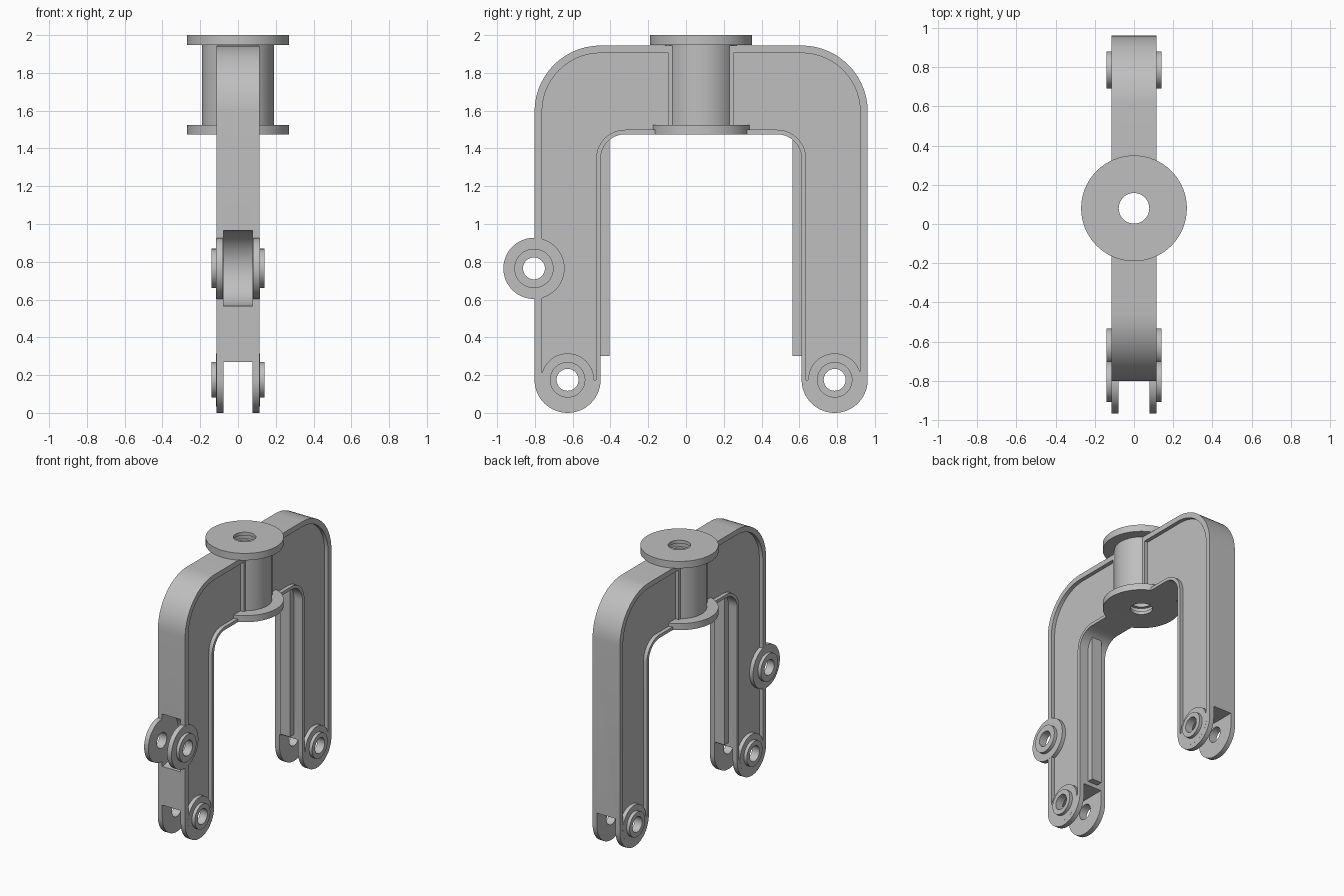
import bpy, bmesh, math
from mathutils import Matrix

if "Cube" in bpy.data.objects:
    bpy.data.objects.remove(bpy.data.objects["Cube"])

MID = 0.08            # y of the hub and of the yoke's symmetry plane
HALF = 0.115          # half thickness of the yoke
SLOT = 0.078          # half width of the clevis slots
FOOT_H, FOOT_Z, FOOT_R = 0.707, 0.175, 0.175
LUG_Y, LUG_Z = -0.805, 0.765
PIN_R = 0.058

grey = bpy.data.materials.new("light grey")
grey.use_nodes = True
colour = (0.52, 0.52, 0.52, 1)
grey.diffuse_color = colour
grey.node_tree.nodes["Principled BSDF"].inputs["Base Color"].default_value = colour


def finish(bm, name):
    bmesh.ops.recalc_face_normals(bm, faces=bm.faces)
    mesh = bpy.data.meshes.new(name)
    bm.to_mesh(mesh)
    bm.free()
    mesh.materials.append(grey)
    obj = bpy.data.objects.new(name, mesh)
    bpy.context.collection.objects.link(obj)
    return obj


def smooth(obj):
    bpy.ops.object.select_all(action='DESELECT')
    obj.select_set(True)
    bpy.context.view_layer.objects.active = obj
    bpy.ops.object.shade_smooth_by_angle(angle=math.radians(30))


def arc(h, z, r, start, end, n=14):
    angles = [math.radians(start + (end - start) * i / n) for i in range(n + 1)]
    return [(h + r * math.cos(a), z + r * math.sin(a)) for a in angles]


def prism(name, outline, x0, x1):
    """Extrude an outline of (distance from MID, z) points along x."""
    bm = bmesh.new()
    face = bm.faces.new([bm.verts.new((x0, MID + h, z)) for h, z in outline])
    new = bmesh.ops.extrude_face_region(bm, geom=[face])["geom"]
    verts = [v for v in new if isinstance(v, bmesh.types.BMVert)]
    bmesh.ops.translate(bm, verts=verts, vec=(x1 - x0, 0, 0))
    return finish(bm, name)


def box(name, size, centre):
    bm = bmesh.new()
    bmesh.ops.create_cube(bm, size=1, matrix=Matrix.Translation(centre) @ Matrix.Diagonal((*size, 1)))
    return finish(bm, name)


def rod(name, radius, length, centre, along_x=True):
    turn = Matrix.Rotation(math.pi / 2, 4, 'Y') if along_x else Matrix()
    bm = bmesh.new()
    bmesh.ops.create_cone(bm, cap_ends=True, segments=48, radius1=radius, radius2=radius,
                          depth=length, matrix=Matrix.Translation(centre) @ turn)
    return finish(bm, name)


def lathe(name, section, place, n=48):
    """Revolve a closed (radius, height) section; place maps it into position."""
    bm = bmesh.new()
    rings = []
    for i in range(n):
        a = math.tau * i / n
        rings.append([bm.verts.new(place(r * math.cos(a), r * math.sin(a), u)) for r, u in section])
    for i in range(n):
        p, q = rings[i], rings[(i + 1) % n]
        for j in range(len(section)):
            k = (j + 1) % len(section)
            bm.faces.new((p[j], p[k], q[k], q[j]))
    obj = finish(bm, name)
    smooth(obj)
    return obj


def mirrored(points):
    return [(-h, z) for h, z in points]


# Yoke outline: two legs with round feet joined by a crown
side = (arc(0.402, 1.345, 0.13, 90, 0)
        + arc(FOOT_H, FOOT_Z, FOOT_R, 180, 360, 28)
        + arc(0.532, 1.595, 0.35, 0, 90))
yoke = prism("yoke_frame", side + mirrored(side)[::-1], -HALF, HALF)

# Recessed panels, pin holes, clevis slots and hub bore
recess = ([(0.172, 1.499)] + arc(0.402, 1.345, 0.154, 90, 0)
          + [(0.556, FOOT_Z), (0.842, FOOT_Z)]
          + arc(0.532, 1.595, 0.31, 0, 90) + [(0.172, 1.905)])
cutters = []
for s in (-1, 1):
    for outline in (recess, mirrored(recess)):
        cutters.append(prism("recess_cutter", outline, s * 0.086, s * 0.2))
    y = MID + s * FOOT_H
    cutters.append(box("slot_cutter", (2 * SLOT, 0.5, 0.5), (0, y, 0.27 - 0.25)))
    cutters.append(rod("pin_cutter", PIN_R, 0.6, (0, y, FOOT_Z)))
cutters.append(rod("lug_slot_cutter", 0.2, 2 * SLOT, (0, LUG_Y, LUG_Z)))
cutters.append(rod("lug_pin_cutter", PIN_R, 0.6, (0, LUG_Y, LUG_Z)))
cutters.append(rod("bore_cutter", 0.12, 1.0, (0, MID, 1.7), along_x=False))

for cutter in cutters:
    cutter.hide_render = True
    mod = yoke.modifiers.new("cut", 'BOOLEAN')
    mod.operation, mod.solver, mod.object = 'DIFFERENCE', 'EXACT', cutter
bpy.context.view_layer.update()
graph = bpy.context.evaluated_depsgraph_get()
cut_mesh = bpy.data.meshes.new_from_object(yoke.evaluated_get(graph))
yoke.modifiers.clear()
yoke.data = cut_mesh
cut_mesh.materials.clear()
cut_mesh.materials.append(grey)
for cutter in cutters:
    bpy.data.objects.remove(cutter)
smooth(yoke)


# Stepped pin bosses on both cheeks of the feet and of the front lug
def boss_pair(name, y, z, pad, collar):
    section = [(PIN_R, SLOT + 0.001), (pad, SLOT + 0.001), (pad, HALF + 0.0005),
               (collar, HALF + 0.0005), (collar, 0.14), (PIN_R, 0.14)]
    for s, label in ((1, "left"), (-1, "right")):
        lathe(f"{name}_{label}", section, lambda a, b, u: (s * u, y + a, z + b))


boss_pair("front_foot_boss", MID - FOOT_H, FOOT_Z, 0.14, 0.094)
boss_pair("back_foot_boss", MID + FOOT_H, FOOT_Z, 0.14, 0.094)
boss_pair("front_lug", LUG_Y, LUG_Z, 0.162, 0.104)

# Rails on the inner face of each leg
for s, label in ((-1, "front"), (1, "back")):
    box(f"{label}_leg_rail", (0.085, 0.067, 1.145), (0, MID + s * 0.5185, 0.8725))

# Hub with two flanges and a grooved bore
LOW, HIGH, BORE, GROOVE = 1.475, 2.0, 0.078, 0.1
hub = [(0.27, LOW), (0.27, LOW + 0.05), (0.19, LOW + 0.05),
       (0.19, HIGH - 0.053), (0.27, HIGH - 0.053), (0.27, HIGH), (BORE, HIGH)]
for top in (HIGH - 0.025, LOW + 0.06):
    hub += [(BORE, top), (GROOVE, top), (GROOVE, top - 0.035), (BORE, top - 0.035)]
hub.append((BORE, LOW))
lathe("steering_hub", hub, lambda a, b, u: (a, MID + b, u), 64)
